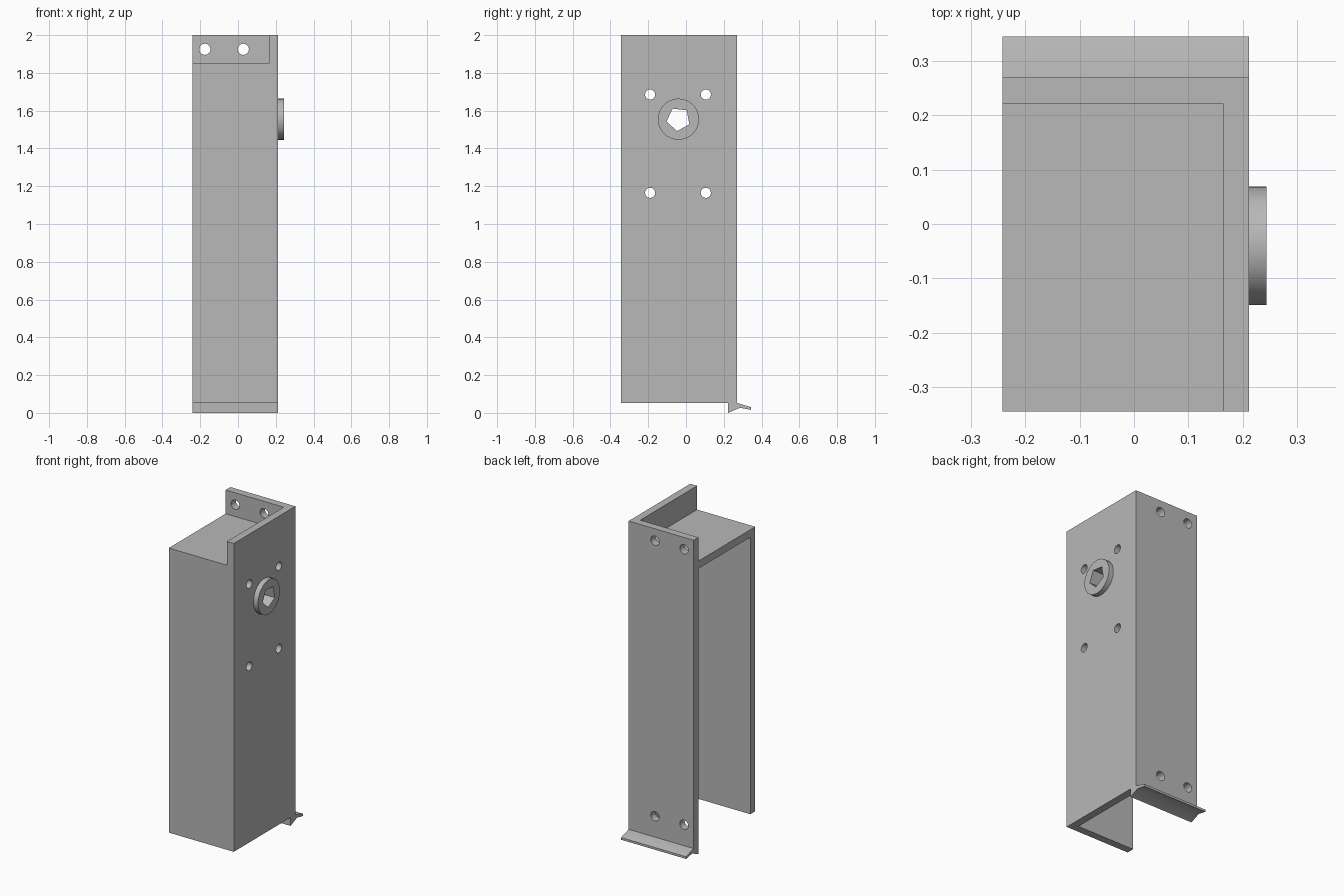
import bpy
import bmesh
from math import cos, sin, pi, radians
from mathutils import Matrix, Vector

old = bpy.data.objects.get("Cube")
if old:
    bpy.data.objects.remove(old, do_unlink=True)

grey = bpy.data.materials.new("plain grey")
grey.use_nodes = True
colour = (0.48, 0.48, 0.48, 1)
grey.diffuse_color = colour
grey.node_tree.nodes["Principled BSDF"].inputs["Base Color"].default_value = colour

# Outer limits, wall thickness and main levels
LEFT, RIGHT, FRONT, BACK = -0.242, 0.212, -0.345, 0.27
WALL, BOTTOM, SHELF, TOP = 0.048, 0.053, 1.85, 2.0


def make_object(name, bm):
    bmesh.ops.recalc_face_normals(bm, faces=bm.faces)
    mesh = bpy.data.meshes.new(name)
    bm.to_mesh(mesh)
    bm.free()
    mesh.materials.append(grey)
    obj = bpy.data.objects.new(name, mesh)
    bpy.context.collection.objects.link(obj)
    return obj


def box(name, low, high):
    low, high = Vector(low), Vector(high)
    bm = bmesh.new()
    bmesh.ops.create_cube(bm, size=1)
    bmesh.ops.scale(bm, vec=high - low, verts=bm.verts)
    bmesh.ops.translate(bm, vec=(low + high) / 2, verts=bm.verts)
    return make_object(name, bm)


def prism_x(name, points, x0, x1):
    """Extrude a (y, z) outline along x."""
    bm = bmesh.new()
    face = bm.faces.new([bm.verts.new((x0, y, z)) for y, z in points])
    ext = bmesh.ops.extrude_face_region(bm, geom=[face])["geom"]
    moved = [v for v in ext if isinstance(v, bmesh.types.BMVert)]
    bmesh.ops.translate(bm, vec=(x1 - x0, 0, 0), verts=moved)
    return make_object(name, bm)


def circle(y, z, radius, sides, phase=0):
    return [(y + radius * cos(phase + 2 * pi * i / sides),
             z + radius * sin(phase + 2 * pi * i / sides)) for i in range(sides)]


def cut(target, cutter):
    mod = target.modifiers.new("cut", "BOOLEAN")
    mod.operation = "DIFFERENCE"
    mod.solver = "EXACT"
    mod.object = cutter
    bpy.context.view_layer.objects.active = target
    bpy.ops.object.modifier_apply(modifier=mod.name)
    bpy.data.objects.remove(cutter, do_unlink=True)


# Channel housing: a block hollowed from the open side, notched above the shelf
housing = box("channel_housing", (LEFT, FRONT, BOTTOM), (RIGHT, BACK, TOP))
inner_x, inner_back = RIGHT - WALL, BACK - WALL
cut(housing, box("hollow", (-1, FRONT + WALL, -1), (inner_x, inner_back, SHELF - WALL)))
cut(housing, box("notch", (-1, -1, SHELF), (inner_x, inner_back, 3)))

# Four screw holes and the pentagonal bore in the side wall
hub_y, hub_z = -0.04, 1.555
pentagon = circle(hub_y, hub_z, 0.064, 5, radians(47))
for y in (-0.19, 0.105):
    for z in (1.165, 1.685):
        cut(housing, prism_x("side_hole", circle(y, z, 0.027, 16), 0.1, 0.3))
cut(housing, prism_x("bore", pentagon, 0.1, 0.3))

# Four mounting holes in the back wall
for x in (-0.175, 0.028):
    for z in (0.185, 1.925):
        hole = prism_x("back_hole", circle(0, 0, 0.03, 12), -0.1, 0.1)
        hole.data.transform(Matrix.Translation((x, inner_back, z)) @ Matrix.Rotation(pi / 2, 4, "Z"))
        cut(housing, hole)

# Raised collar around the bore
collar = prism_x("bore_collar", circle(hub_y, hub_z, 0.109, 32), RIGHT, 0.244)
cut(collar, prism_x("collar_bore", pentagon, 0.1, 0.4))

# Flared lip under the back wall
lip = prism_x("bottom_lip", [(inner_back, 0), (0.285, 0.027), (0.345, 0.016),
                             (0.345, 0.03), (BACK, BOTTOM), (inner_back, BOTTOM)], LEFT, RIGHT)

# Smooth only the round surfaces
for obj in (housing, collar, lip):
    bpy.ops.object.select_all(action="DESELECT")
    obj.select_set(True)
    bpy.context.view_layer.objects.active = obj
    bpy.ops.object.shade_smooth_by_angle(angle=radians(35))
